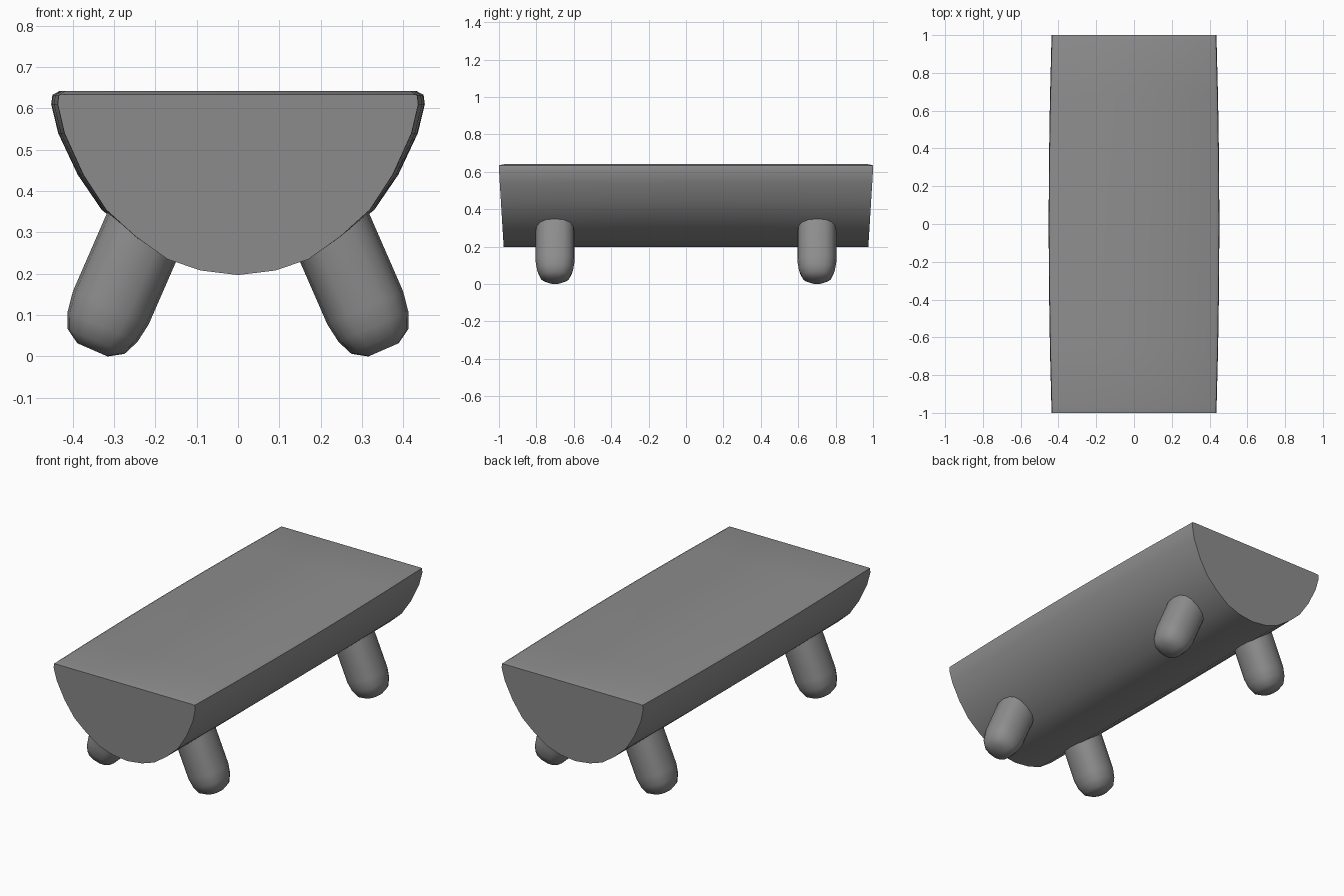
import bpy, bmesh, math
from mathutils import Vector

if "Cube" in bpy.data.objects:
    bpy.data.objects.remove(bpy.data.objects["Cube"], do_unlink=True)

grey = bpy.data.materials.new("plain_grey")
grey.use_nodes = True
colour = (0.27, 0.27, 0.27, 1)
grey.diffuse_color = colour
grey.node_tree.nodes["Principled BSDF"].inputs["Base Color"].default_value = colour


def loft(name, rings, angle):
    """Skin a list of closed rings, cap both ends and smooth."""
    bm = bmesh.new()
    rows = [[bm.verts.new(p) for p in ring] for ring in rings]
    n = len(rows[0])
    for a, b in zip(rows, rows[1:]):
        for i in range(n):
            j = (i + 1) % n
            bm.faces.new((a[i], a[j], b[j], b[i]))
    bm.faces.new(rows[0])
    bm.faces.new(rows[-1])
    bmesh.ops.recalc_face_normals(bm, faces=bm.faces)
    mesh = bpy.data.meshes.new(name)
    bm.to_mesh(mesh)
    bm.free()
    obj = bpy.data.objects.new(name, mesh)
    bpy.context.collection.objects.link(obj)
    mesh.materials.append(grey)
    bpy.ops.object.select_all(action='DESELECT')
    obj.select_set(True)
    bpy.context.view_layer.objects.active = obj
    bpy.ops.object.shade_smooth_by_angle(angle=math.radians(angle))
    return obj


# Half-log seat: right half of the section, mirrored, then lofted along y
half = [(0.09, 0.208), (0.17, 0.235), (0.25, 0.29), (0.33, 0.355), (0.388, 0.44),
        (0.435, 0.54), (0.452, 0.61), (0.449, 0.633), (0.432, 0.642)]
section = [(0, 0.197)] + half + [(-x, z) for x, z in reversed(half)]


def seat_ring(y, end=False):
    ring = []
    for x, z in section:
        t = min(1, max(0, (z - 0.26) / 0.1))
        x *= 1 - 0.035 * t * y * y
        slope = 0.025 * max(0, 0.61 - z) / 0.41
        yy = math.copysign(1 - slope, y) if end else y
        ring.append((x, yy, min(z, 0.634) if end else z))
    return ring


stations = [-0.965, -0.66, -0.33, 0, 0.33, 0.66, 0.965]
loft("half_log_seat",
     [seat_ring(-1, True)] + [seat_ring(y) for y in stations] + [seat_ring(1, True)], 50)

# Four splayed legs with rounded feet and a softly squared section
down = Vector((0.4, 0, -0.917))
out = Vector((0.917, 0, 0.4))
foot = [(0.1, -0.35), (0.1, 0.015), (0.092, 0.065), (0.075, 0.104), (0.04, 0.126)]


def softened(v):
    return math.copysign(abs(v) ** 0.82, v)


for side, sx in (("left", 1), ("right", -1)):
    for end, sy in (("front", -1), ("back", 1)):
        rings = []
        for r, d in foot:
            ring = []
            for i in range(16):
                a = math.tau * i / 16
                p = out * (0.329 + r * softened(math.cos(a))) + down * d
                ring.append((p.x * sx, sy * 0.7 + r * 1.04 * softened(math.sin(a)), p.z))
            rings.append(ring)
        loft(f"{end}_{side}_leg", rings, 60)
